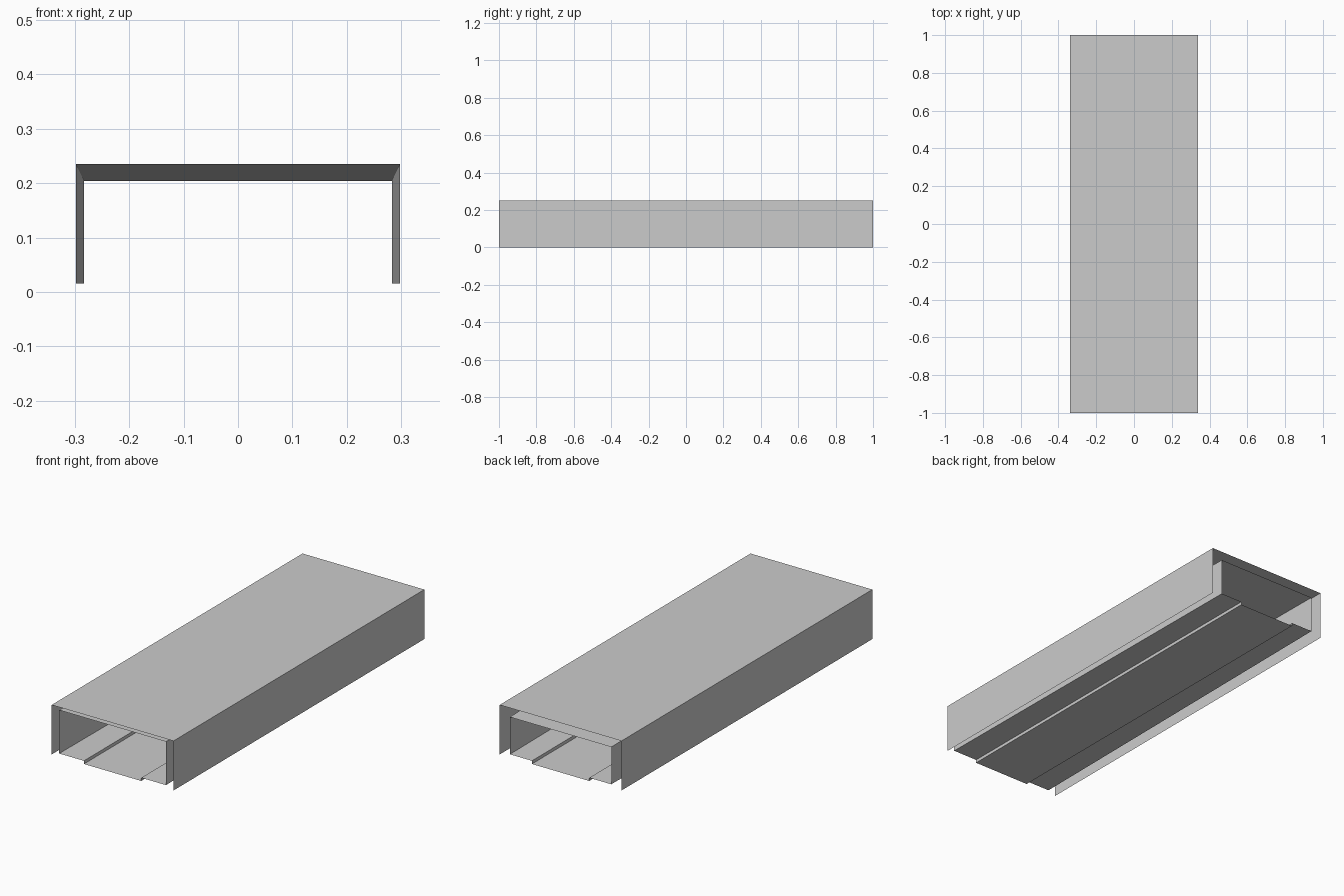
import bpy

if "Cube" in bpy.data.objects:
    bpy.data.objects.remove(bpy.data.objects["Cube"])


def loft_sheet(name, front, back, closed=False):
    """Thin sheet joining a front (x, z) profile at y=-1 to a back one at y=+1."""
    n = len(front)
    verts = [(x, -1, z) for x, z in front] + [(x, 1, z) for x, z in back]
    faces = []
    for i in range(n if closed else n - 1):
        j = (i + 1) % n
        faces.append((i, n + i, n + j, j))
    mesh = bpy.data.meshes.new(name)
    mesh.from_pydata(verts, [], faces)
    obj = bpy.data.objects.new(name, mesh)
    bpy.context.collection.objects.link(obj)
    return obj


def cover_profile(half_width, top):
    return [(-half_width, 0), (-half_width, top), (half_width, top), (half_width, 0)]


def tunnel_profile(half_width, top, ledge=0.016, channel=0.16):
    # Walls and roof, then a floor with a shallow lowered channel
    right = [(half_width, top), (half_width, ledge), (channel, ledge), (channel, 0)]
    left = [(-x, z) for x, z in reversed(right)]
    return left[3:] + right + left[:3]


# Outer cover: roof and two sides, open ends and underside
outer = cover_profile(0.34, 0.25)
loft_sheet("outer_cover", outer, outer)

# Inner tunnel, narrowing toward the back
loft_sheet("inner_tunnel", tunnel_profile(0.298, 0.235),
           tunnel_profile(0.283, 0.204), closed=True)
